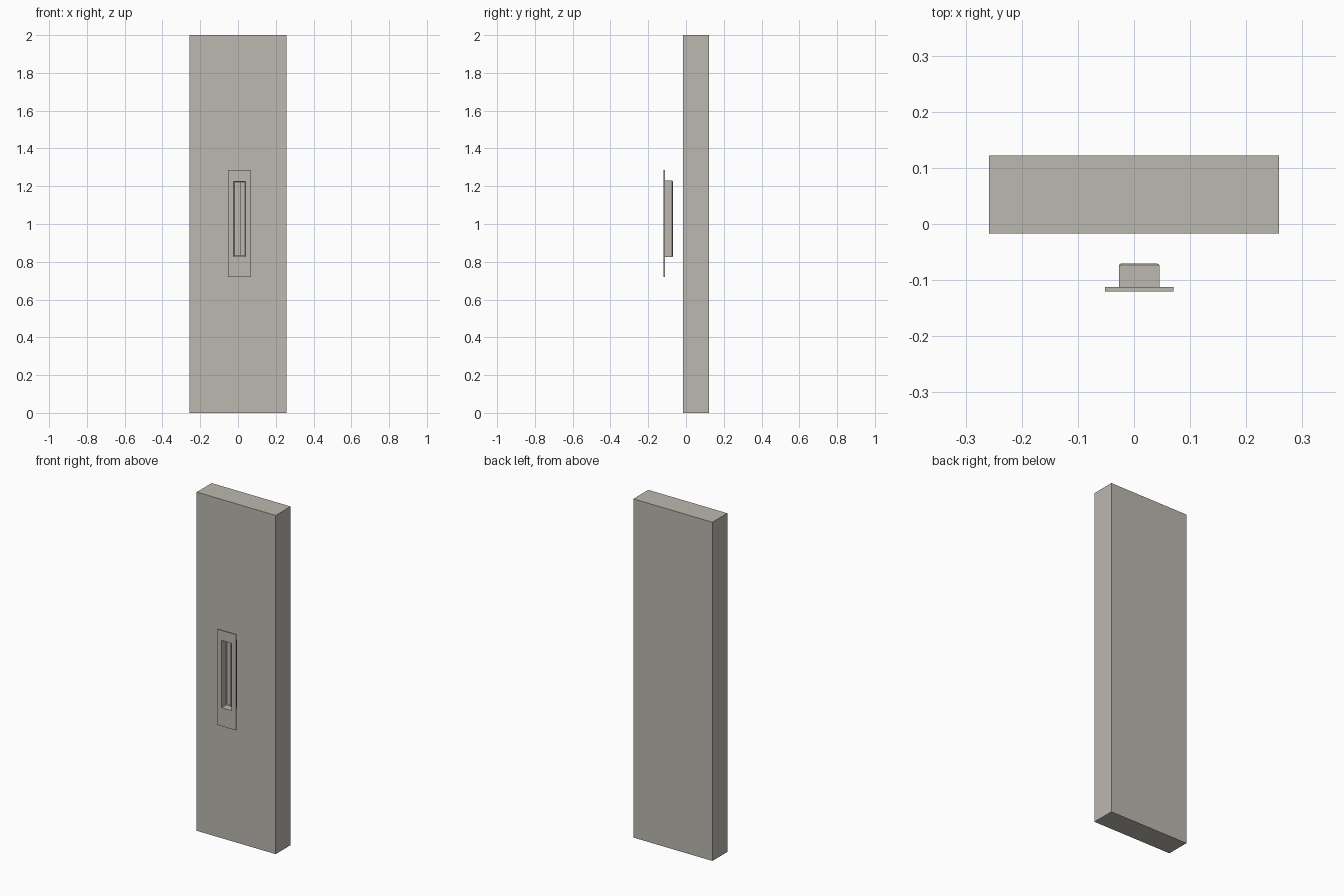
import bpy, bmesh

if "Cube" in bpy.data.objects:
    bpy.data.objects.remove(bpy.data.objects["Cube"])

# One warm grey for everything
grey = bpy.data.materials.new("warm_grey")
grey.diffuse_color = (0.50, 0.48, 0.43, 1)
grey.use_nodes = True
grey.node_tree.nodes["Principled BSDF"].inputs["Base Color"].default_value = grey.diffuse_color


def finish(bm, name):
    bmesh.ops.recalc_face_normals(bm, faces=bm.faces)
    mesh = bpy.data.meshes.new(name)
    bm.to_mesh(mesh)
    bm.free()
    mesh.materials.append(grey)
    obj = bpy.data.objects.new(name, mesh)
    bpy.context.collection.objects.link(obj)
    return obj


def rings(name, sections, closed):
    """Skin rectangles (x0, x1, z0, z1, y); closed joins last to first, else caps."""
    bm = bmesh.new()
    loops = [[bm.verts.new((x, y, z)) for x, z in ((x0, z0), (x1, z0), (x1, z1), (x0, z1))]
             for x0, x1, z0, z1, y in sections]
    for a, b in zip(loops, loops[1:]):
        for i in range(4):
            j = (i + 1) % 4
            bm.faces.new((a[i], a[j], b[j], b[i]))
    if closed:
        bm.faces.new(loops[0])
        bm.faces.new(loops[-1])
    return finish(bm, name)


def inset(rect, d, y):
    x0, x1, z0, z1 = rect
    return (x0 + d, x1 - d, z0 + d, z1 - d, y)


# Door slab
slab = (-0.258, 0.258, 0.0, 2.0)
rings("door_slab", [inset(slab, 0, -0.017), inset(slab, 0, 0.122)], True)

# Recessed pull: faceplate and hollow cup skinned as one shell,
# running from the cup floor, over the plate and back to the cup's outside
plate = (-0.052, 0.070, 0.720, 1.285)
cup = (-0.027, 0.045, 0.825, 1.230)
rings("recessed_pull", [
    inset(cup, 0.008, -0.074),   # inner floor
    inset(cup, 0.004, -0.078),   # inner floor bevel
    inset(cup, 0.004, -0.120),   # opening
    inset(plate, 0, -0.120),     # plate front
    inset(plate, 0, -0.112),     # plate back
    inset(cup, 0, -0.112),       # cup outside
    inset(cup, 0, -0.073),
    inset(cup, 0.004, -0.070),   # outer bevel
], True)

# Upright finger grip inside the cup
grip = (0.013, 0.017, 0.835, 1.220)
rings("finger_grip", [inset(grip, 0, -0.090), inset(grip, 0, -0.074)], True)
